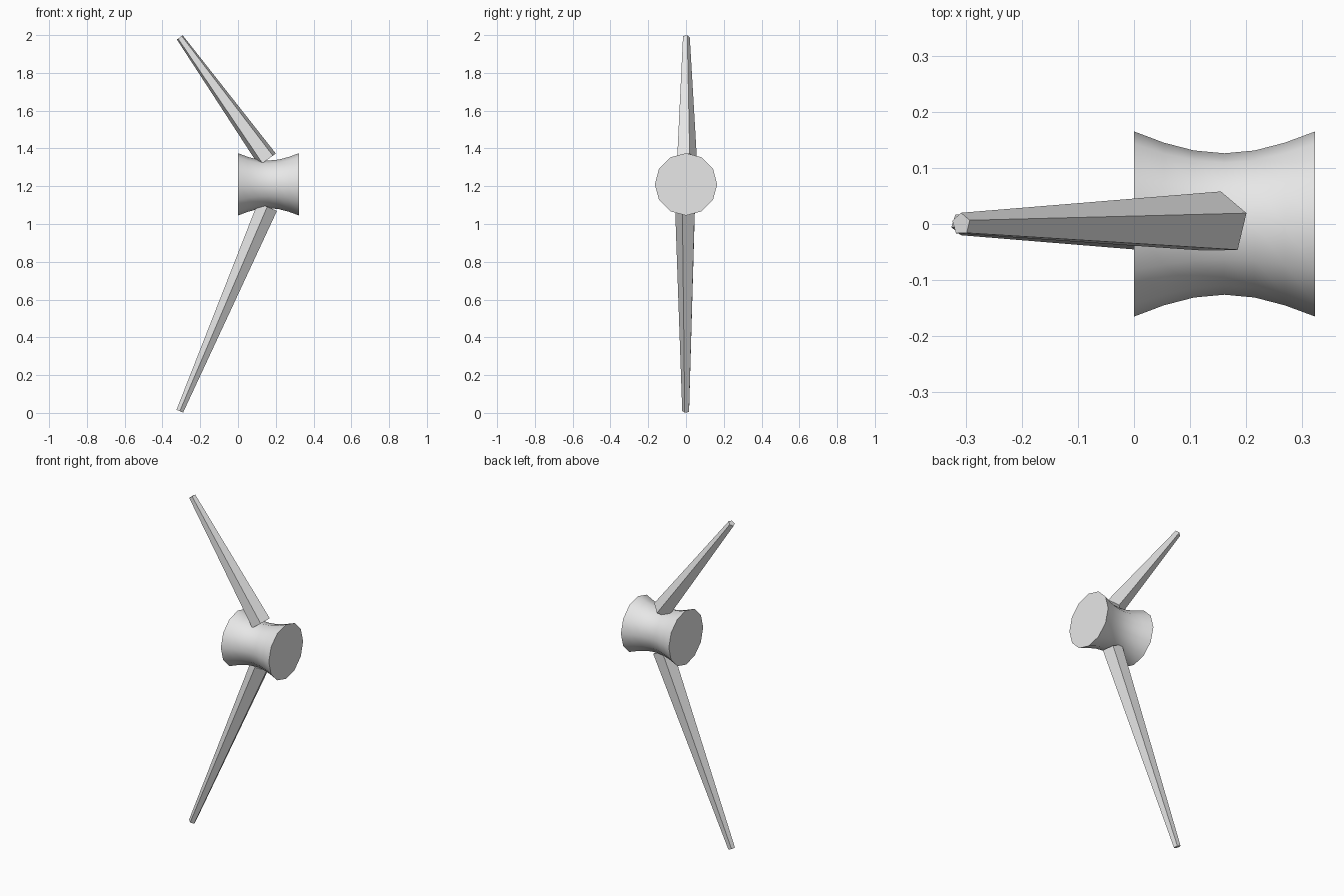
import bpy, bmesh
from math import sin, cos, radians
from mathutils import Vector

cube = bpy.data.objects.get("Cube")
if cube:
    bpy.data.objects.remove(cube, do_unlink=True)

grey = bpy.data.materials.new("plain grey")
grey.use_nodes = True
grey.diffuse_color = (0.8, 0.8, 0.8, 1)
for node in grey.node_tree.nodes:
    if node.type == 'BSDF_PRINCIPLED':
        node.inputs["Base Color"].default_value = (0.8, 0.8, 0.8, 1)


def loft(name, rings, u, v, sides, start):
    """Capped solid through rings (centre, radius) whose planes are spanned by u and v."""
    bm = bmesh.new()
    loops = []
    for centre, radius in rings:
        angles = [radians(start + 360 * i / sides) for i in range(sides)]
        loops.append([bm.verts.new(Vector(centre) + radius * (u * cos(a) + v * sin(a)))
                      for a in angles])
    for low, high in zip(loops, loops[1:]):
        for i in range(sides):
            j = (i + 1) % sides
            bm.faces.new((low[i], low[j], high[j], high[i]))
    bm.faces.new(loops[0])
    bm.faces.new(loops[-1])
    bmesh.ops.recalc_face_normals(bm, faces=bm.faces)
    mesh = bpy.data.meshes.new(name)
    bm.to_mesh(mesh)
    bm.free()
    mesh.materials.append(grey)
    obj = bpy.data.objects.new(name, mesh)
    bpy.context.collection.objects.link(obj)
    return obj


Y, Z = Vector((0, 1, 0)), Vector((0, 0, 1))

# Waisted spool lying along x
profile = [(0, .165), (.053, .145), (.107, .131), (.161, .126),
           (.215, .131), (.269, .145), (.323, .165)]
spool = loft("spool", [((x, 0, 1.21), r) for x, r in profile], Y, Z, 12, 0)
bpy.ops.object.select_all(action='DESELECT')
spool.select_set(True)
bpy.context.view_layer.objects.active = spool
bpy.ops.object.shade_smooth_by_angle(angle=radians(42))


# Tapered five-sided rods leaning away from the spool
def rod(name, base, tip, start):
    axis = (Vector(tip) - Vector(base)).normalized()
    across = Y.cross(axis)
    if across.x < 0:
        across = -across
    loft(name, [(base, .058), (tip, .02)], across, Y, 5, start)


rod("upper_rod", (.156, 0, 1.341), (-.308, 0, 1.988), 19.5)
rod("lower_rod", (.156, 0, 1.091), (-.308, 0, .009), -19.5)
